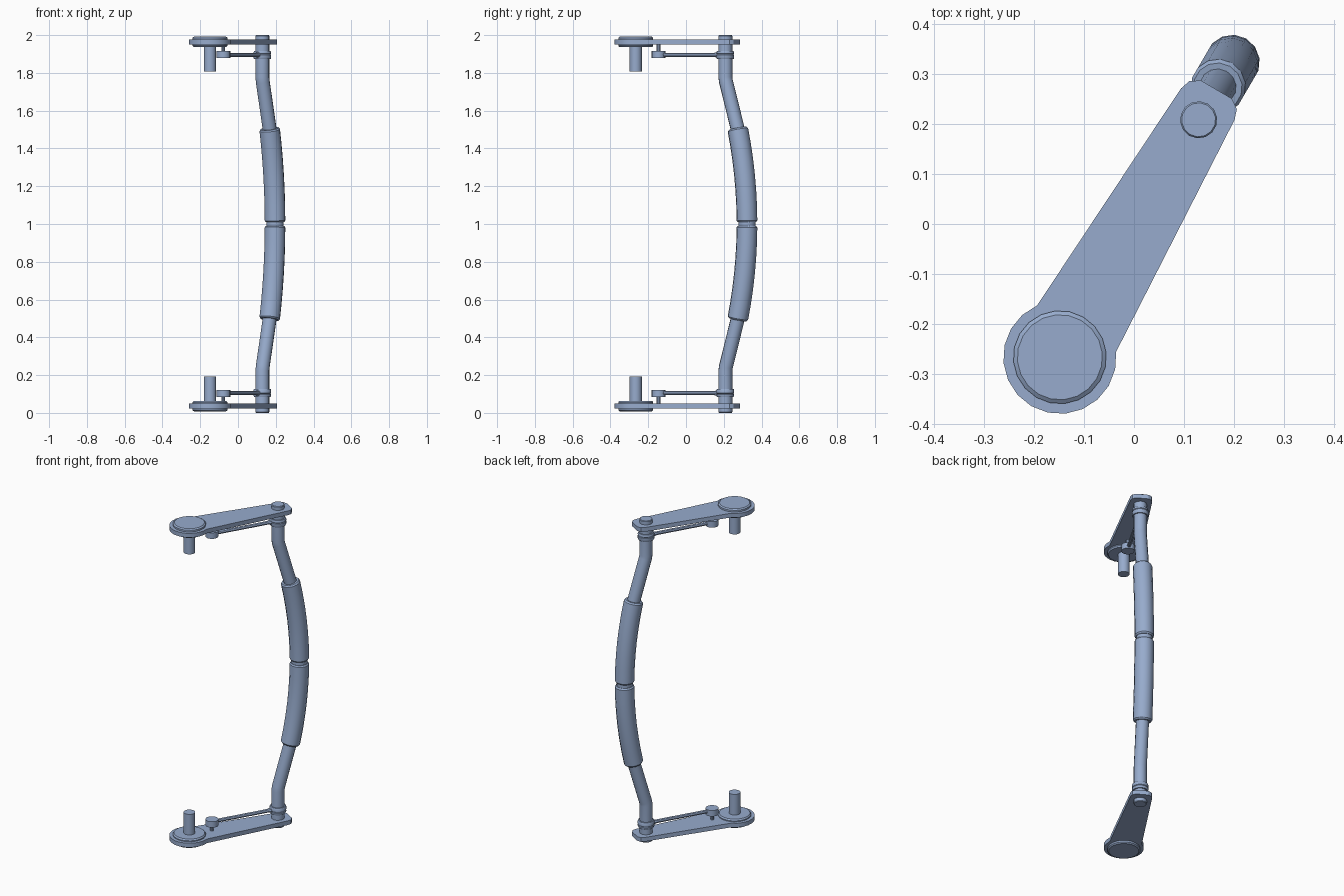
import bpy, bmesh, math
from mathutils import Vector

if "Cube" in bpy.data.objects:
    bpy.data.objects.remove(bpy.data.objects["Cube"])

ANGLE = math.radians(59.7)      # direction of the arms in plan
ORIGIN = (-0.148, -0.266, 1.0)  # big disc axis, mirror plane at mid height
BAR = 0.549                     # distance from disc axis to bar axis

metal = bpy.data.materials.new("blue_grey")
metal.diffuse_color = (0.31, 0.41, 0.61, 1)
metal.use_nodes = True
metal.node_tree.nodes["Principled BSDF"].inputs["Base Color"].default_value = metal.diffuse_color


def finish(name, bm):
    """Turn a bmesh of the lower half into an object mirrored to the upper half."""
    bmesh.ops.recalc_face_normals(bm, faces=bm.faces)
    mesh = bpy.data.meshes.new(name)
    bm.to_mesh(mesh)
    bm.free()
    mesh.materials.append(metal)
    ob = bpy.data.objects.new(name, mesh)
    bpy.context.collection.objects.link(ob)
    ob.location = ORIGIN
    ob.rotation_euler.z = ANGLE
    mod = ob.modifiers.new("mirror", 'MIRROR')
    mod.use_axis = (False, False, True)
    bpy.ops.object.select_all(action='DESELECT')
    ob.select_set(True)
    bpy.context.view_layer.objects.active = ob
    bpy.ops.object.shade_smooth_by_angle(angle=math.radians(32))
    return ob


def tube(name, path, sides=14):
    """Round sections along (distance, height, radius) points."""
    bm = bmesh.new()
    rings = []
    for i, (s, z, r) in enumerate(path):
        a, b = path[max(i - 1, 0)], path[min(i + 1, len(path) - 1)]
        t = Vector((b[0] - a[0], 0, b[1] - a[1])).normalized()
        n = Vector((t.z, 0, -t.x))
        c = Vector((s, 0, z - 1))
        rings.append([bm.verts.new(c + n * r * math.cos(k * math.tau / sides)
                                   + Vector((0, r * math.sin(k * math.tau / sides), 0)))
                      for k in range(sides)])
    for lo, hi in zip(rings, rings[1:]):
        for k in range(sides):
            j = (k + 1) % sides
            bm.faces.new((lo[k], lo[j], hi[j], hi[k]))
    bm.faces.new(rings[0])
    bm.faces.new(rings[-1])
    return finish(name, bm)


def lathe(name, s, profile, sides=14):
    return tube(name, [(s, z, r) for z, r in profile], sides)


# arm plate: round big end tapering to a chamfered tip
outline = []
start = math.radians(54)
for i in range(15):
    a = start + i * (math.tau - 2 * start) / 14
    outline.append((0.113 * math.cos(a), 0.113 * math.sin(a)))
tip = [(0.585, 0.062), (0.606, 0.055), (0.619, 0.036)]
outline += [(s, -t) for s, t in tip] + tip[::-1]
bm = bmesh.new()
face = bm.faces.new([bm.verts.new((s, t, 0.024 - 1)) for s, t in outline])
ext = bmesh.ops.extrude_face_region(bm, geom=[face])
bmesh.ops.translate(bm, vec=(0, 0, 0.026),
                    verts=[v for v in ext['geom'] if isinstance(v, bmesh.types.BMVert)])
finish("arm_plate", bm)

# bearing disc on both sides of the plate, and its spindle
lathe("bearing_disc", 0, [(0.008, 0.085), (0.014, 0.093), (0.056, 0.093), (0.064, 0.087)], 20)
lathe("spindle", 0, [(0.06, 0.033), (0.192, 0.033)])

# link rod with its hub and pin
lathe("link_pin", 0.14, [(0.045, 0.01), (0.09, 0.01)], 10)
lathe("link_hub", 0.14, [(0.084, 0.037), (0.121, 0.037)])
tube("link_rod", [(0.15, 0.105, 0.011), (0.48, 0.105, 0.011),
                  (0.50, 0.105, 0.014), (0.53, 0.105, 0.014)], 8)

# collar around the bar, with a groove
lathe("bar_collar", BAR, [(0.084, 0.044), (0.092, 0.047), (0.098, 0.047), (0.101, 0.044),
                          (0.104, 0.047), (0.122, 0.047), (0.127, 0.044)])


def bow(z):
    """Distance of the bowed grip axis at height z."""
    return BAR + 0.133 - 0.056 * ((1 - z) / 0.5) ** 2


# bent bar: upright foot, slanted part, then the bow inside the grip
bar = [(BAR, 0, 0.034), (BAR, 0.004, 0.037), (BAR, 0.222, 0.037), (BAR + 0.004, 0.245, 0.037)]
bar += [(bow(z), z, 0.037) for z in (0.5, 0.6, 0.7, 0.8, 0.9, 0.98)]
tube("bent_bar", bar)

# grip sleeve with chamfered ends
levels = [0.495, 0.503, 0.58, 0.66, 0.74, 0.82, 0.90, 0.982, 0.99]
tube("grip_sleeve", [(bow(z), z, 0.049 if i in (0, len(levels) - 1) else 0.055)
                     for i, z in enumerate(levels)])

# narrow ring between the two sleeves
lathe("centre_ring", bow(1), [(0.975, 0.046), (1.0, 0.046)])
